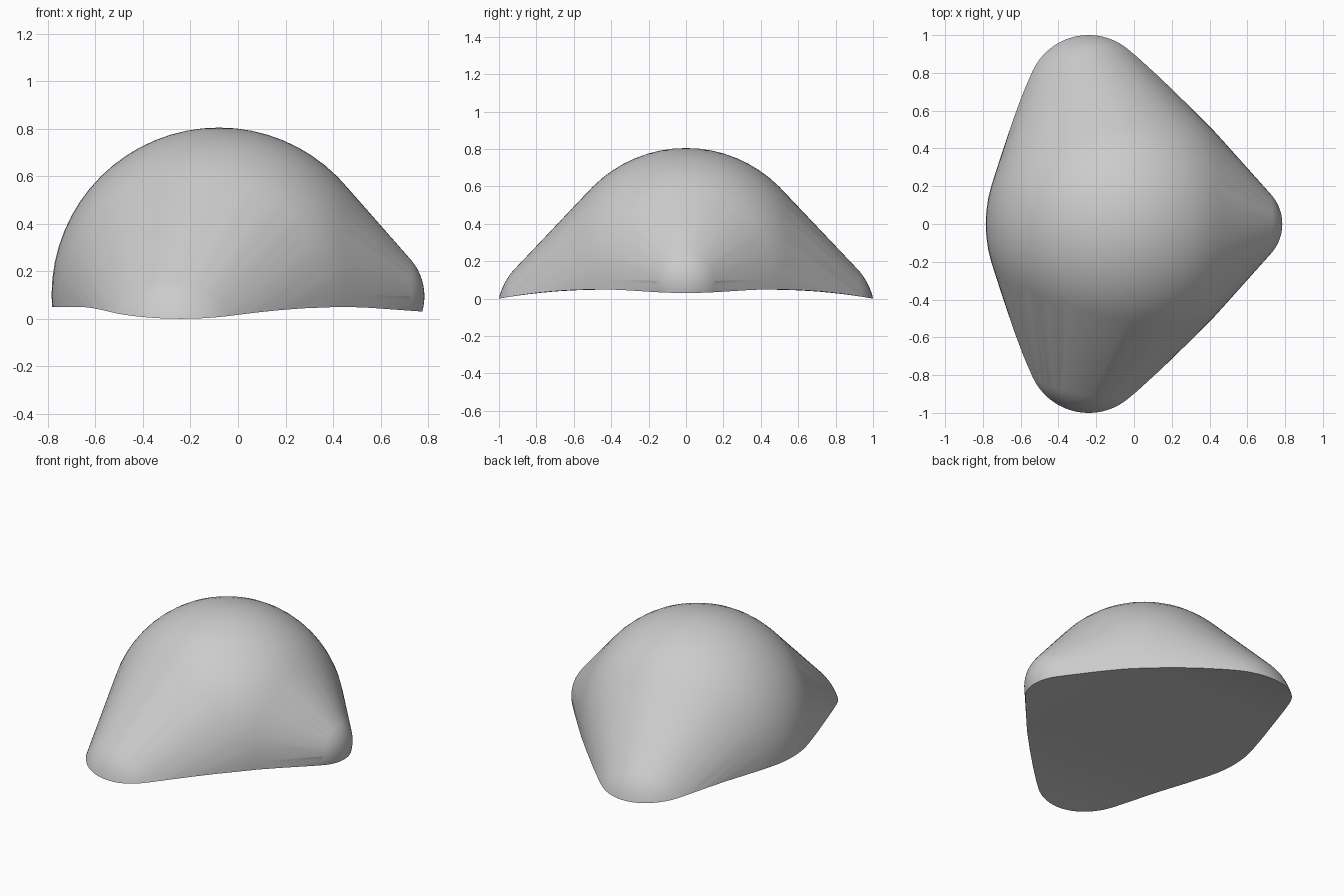
import bpy
import bmesh
import math
from mathutils import Matrix

cube = bpy.data.objects.get("Cube")
if cube:
    bpy.data.objects.remove(cube)

# One plain grey clay colour
grey = bpy.data.materials.new("clay_grey")
grey.use_nodes = True
colour = (0.6, 0.6, 0.6, 1)
grey.diffuse_color = colour
grey.node_tree.nodes["Principled BSDF"].inputs["Base Color"].default_value = colour


def rim_height(co):
    """Gently waving height of the underside."""
    side = max(0, (abs(co.y) - 0.45) / 0.55)
    tip = max(0, (co.x - 0.5) / 0.28)
    return 0.05 - 0.05 * min(1, side) ** 2 - 0.02 * min(1, tip)


# Central ball, nose ball and two side balls: (centre, radius)
balls = [((-0.08, 0, 0.1), 0.705), ((0.55, 0, 0.095), 0.235)]
balls += [((-0.24, s * 0.66, -0.08), 0.35) for s in (-1, 1)]

bm = bmesh.new()
for centre, radius in balls:
    bmesh.ops.create_uvsphere(bm, u_segments=64, v_segments=32, radius=radius,
                              matrix=Matrix.Translation(centre))

# Stretch a skin over the balls
hull = bmesh.ops.convex_hull(bm, input=bm.verts)
spare = {g for g in hull["geom_interior"] + hull["geom_unused"]
         if isinstance(g, bmesh.types.BMVert)}
bmesh.ops.delete(bm, geom=list(spare), context="VERTS")
skin = {g for g in hull["geom"] if isinstance(g, bmesh.types.BMFace) and g.is_valid}
bmesh.ops.delete(bm, geom=[f for f in bm.faces if f not in skin], context="FACES")

# Cut along the waving underside and close it
for v in bm.verts:
    v.co.z -= rim_height(v.co)
bmesh.ops.bisect_plane(bm, geom=bm.verts[:] + bm.edges[:] + bm.faces[:],
                       plane_co=(0, 0, 0), plane_no=(0, 0, -1), clear_outer=True)
rim = [e for e in bm.edges if e.is_boundary]
bmesh.ops.holes_fill(bm, edges=rim, sides=0)
for v in bm.verts:
    v.co.z += rim_height(v.co)
bmesh.ops.triangulate(bm, faces=[f for f in bm.faces if len(f.verts) > 4])
bmesh.ops.recalc_face_normals(bm, faces=bm.faces)

mesh = bpy.data.meshes.new("rounded_shell")
bm.to_mesh(mesh)
bm.free()
mesh.materials.append(grey)
shell = bpy.data.objects.new("rounded_shell", mesh)
bpy.context.collection.objects.link(shell)

# Smooth body with a crisp bottom edge
bpy.ops.object.select_all(action="DESELECT")
shell.select_set(True)
bpy.context.view_layer.objects.active = shell
bpy.ops.object.shade_smooth_by_angle(angle=math.radians(35))
